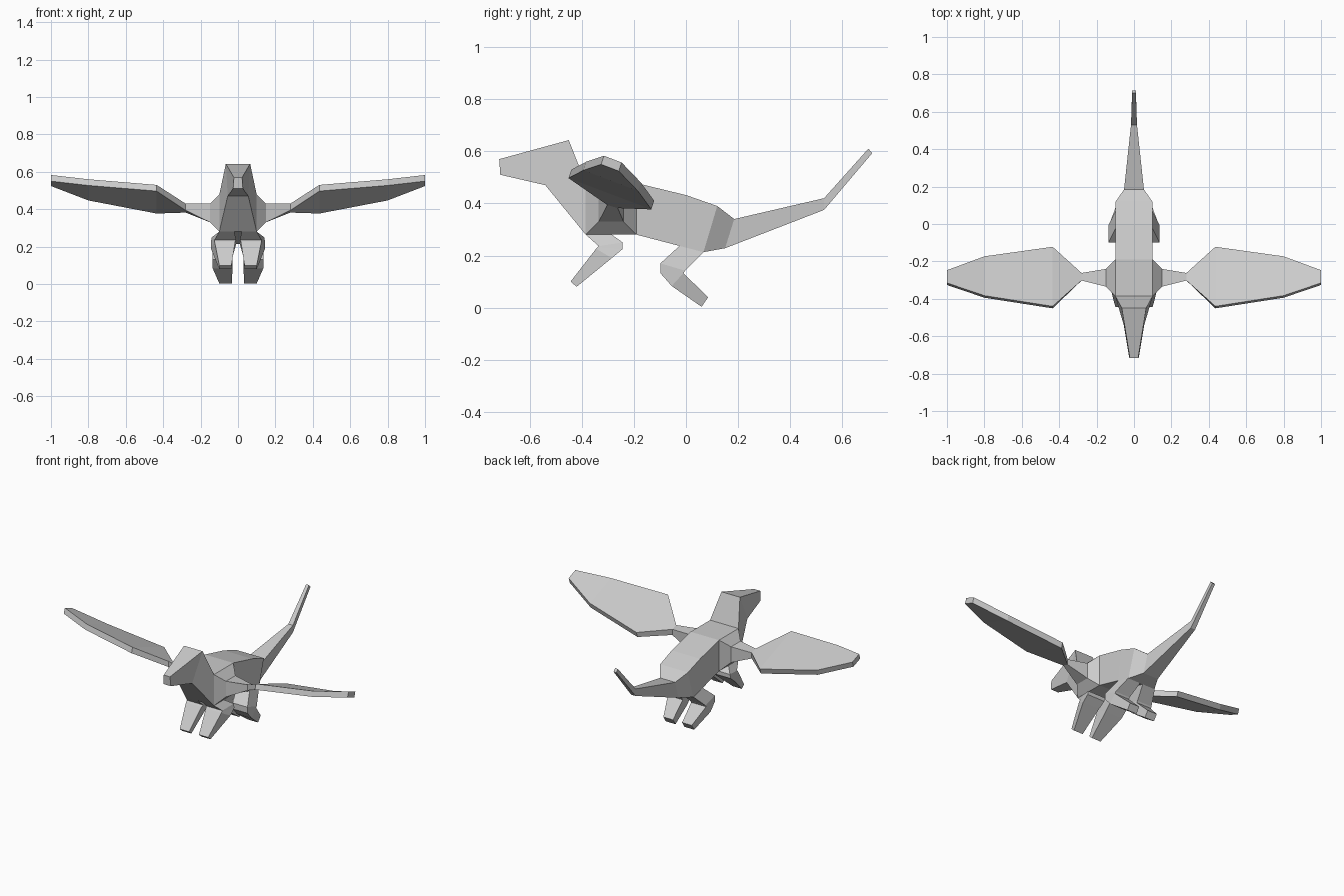
import bpy, bmesh
from mathutils import Vector

if "Cube" in bpy.data.objects:
    bpy.data.objects.remove(bpy.data.objects["Cube"])


def loft(name, rings, mirror=False):
    """Skin a chain of four-cornered rings, cap both ends, keep faces flat."""
    bm = bmesh.new()
    loops = [[bm.verts.new(p) for p in ring] for ring in rings]
    for a, b in zip(loops, loops[1:]):
        for i in range(4):
            j = (i + 1) % 4
            bm.faces.new((a[i], a[j], b[j], b[i]))
    bm.faces.new(loops[0])
    bm.faces.new(loops[-1])
    bmesh.ops.recalc_face_normals(bm, faces=bm.faces)
    mesh = bpy.data.meshes.new(name)
    bm.to_mesh(mesh)
    bm.free()
    ob = bpy.data.objects.new(name, mesh)
    bpy.context.collection.objects.link(ob)
    if mirror:
        ob.modifiers.new("mirror", 'MIRROR')
    return ob


def span(p, q, x0, x1, x2=None, x3=None):
    """Ring through side-view points p and q (y, z), between x limits."""
    x2 = x0 if x2 is None else x2
    x3 = x1 if x3 is None else x3
    return [(x0, *p), (x1, *p), (x3, *q), (x2, *q)]


# Head, trunk and tail: top point, bottom point, half widths
body = [
    ((-.717, .57), (-.713, .51), .022, .026),
    ((-.45, .643), (-.54, .47), .065, .055),
    ((-.385, .478), (-.385, .28), .10, .10),
    ((-.19, .478), (-.19, .28), .10, .10),
    ((0, .432), (-.025, .237), .10, .10),
    ((.12, .39), (.067, .213), .098, .098),
    ((.185, .34), (.15, .228), .053, .053),
    ((.53, .42), (.53, .375), .016, .016),
    ((.70, .61), (.715, .593), .01, .01),
]
loft("body", [span(t, b, -w, w, -v, v) for t, b, w, v in body])


# Wings: shoulder, narrow wrist, then the tilted blade
def wing_ring(x, front, back, drop):
    d = Vector((0, *drop))
    f, b = Vector((x, *front)), Vector((x, *back))
    return [f, b, b + d, f + d]


slab = (-.011, -.033)
shoulder = [[(.10, -.385, .478), (.10, -.19, .478), (.10, -.19, .28), (.10, -.385, .28)],
            [(.15, -.335, .43), (.15, -.24, .43), (.15, -.24, .33), (.15, -.335, .33)]]
blade = [(.28, (-.302, .43), (-.262, .418), (0, -.036)),
         (.435, (-.44, .53), (-.122, .41), slab),
         (.80, (-.383, .56), (-.173, .48), slab),
         (1.0, (-.315, .583), (-.247, .557), slab)]
loft("wings", shoulder + [wing_ring(*b) for b in blade], mirror=True)

# Front legs: shoulder, elbow bend, forearm
loft("front_legs", [
    span((-.385, .28), (-.285, .28), .02, .10),
    span((-.335, .236), (-.243, .25), .01, .125, .015, .14),
    span((-.338, .233), (-.243, .225), .012, .125, .02, .145),
    span((-.345, .226), (-.285, .19), .015, .125, .025, .145),
    span((-.443, .10), (-.42, .08), .035, .10),
], mirror=True)

# Hind legs: thigh, knee bend, foot
loft("hind_legs", [
    span((-.025, .237), (.067, .213), .01, .10),
    span((-.098, .17), (-.004, .142), .03, .135),
    span((-.098, .132), (-.007, .136), .03, .135),
    span((-.055, .083), (-.01, .132), .03, .135),
    span((.06, .003), (.085, .04), .032, .10),
], mirror=True)
